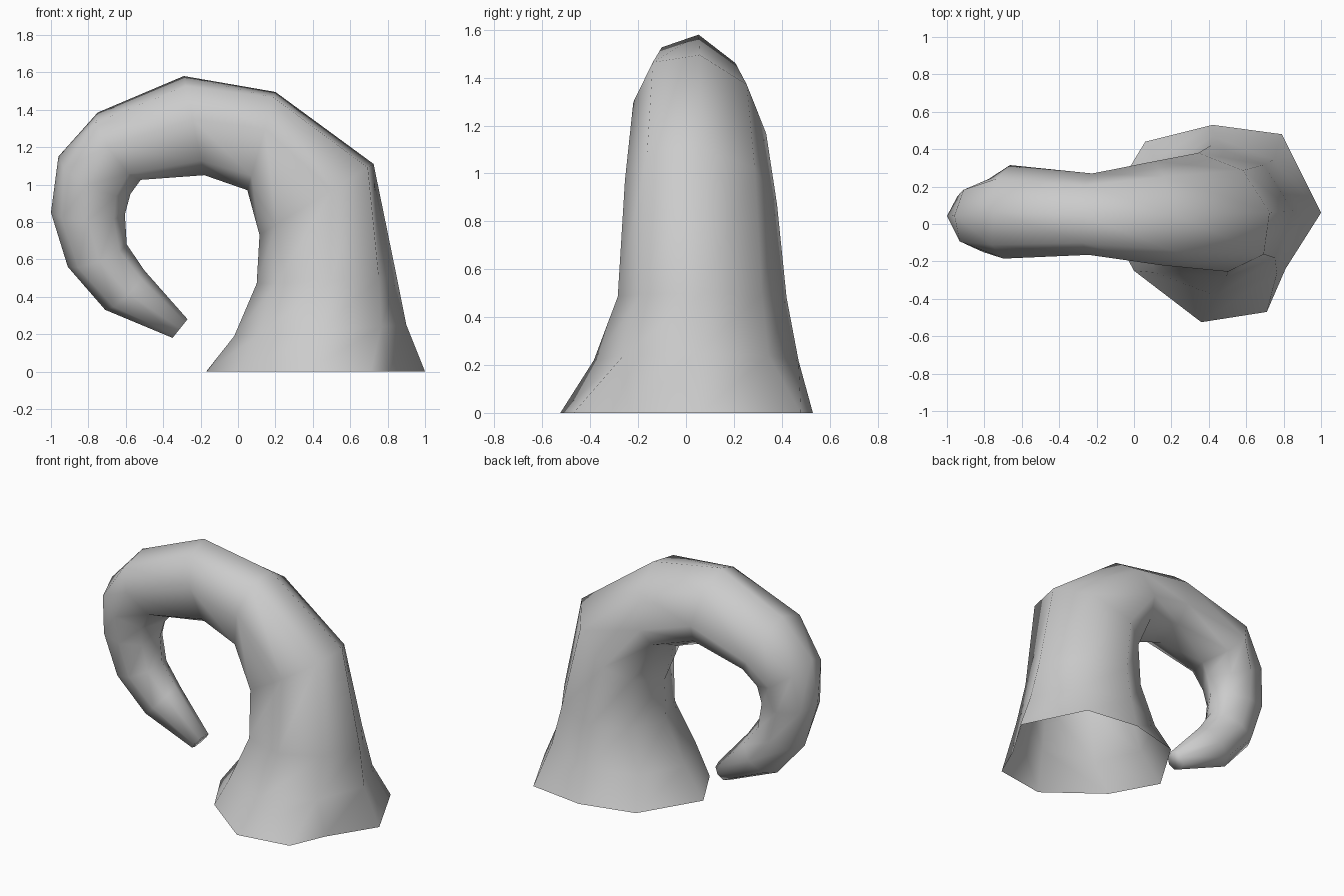
import bpy, bmesh
from math import cos, sin, pi
from mathutils import Vector

cube = bpy.data.objects.get("Cube")
if cube:
    bpy.data.objects.remove(cube)

SIDES = 8

# Flared, slightly uneven foot outline on the ground
foot = [(1.0, .06), (.79, .48), (.42, .53), (.06, .44),
        (-.17, .06), (0, -.25), (.36, -.525), (.71, -.47)]

# Rings along the curl: outer x, z, inner x, z, front y, back y,
# skew front, skew back (sides of the outer half pushed out or in),
# lead (both sides pushed along the curl)
rings = [
    (.90, .25, -.02, .19, -.385, .47, 0, .05, 0),
    (.85, .50, .10, .47, -.285, .42, .05, .17, 0),
    (.725, 1.11, .115, .73, -.255, .38, .27, .25, 0),
    (.20, 1.495, .05, .97, -.22, .335, .25, .25, 0),
    (-.29, 1.58, -.18, 1.05, -.165, .27, .13, .22, 0),
    (-.75, 1.385, -.52, 1.025, -.185, .315, .15, .15, .25),
    (-.96, 1.15, -.575, .95, -.15, .24, .05, .1, .3),
    (-1.0, .85, -.605, .84, -.11, .195, 0, 0, .2),
    (-.91, .56, -.595, .68, -.09, .19, 0, 0, .2),
    (-.71, .33, -.50, .54, -.06, .17, 0, 0, .2),
    (-.35, .18, -.27, .28, -.02, .11, 0, 0, 0),
]


def ring_points(ox, oz, ix, iz, y0, y1, skew_front, skew_back, lead):
    outer, inner = Vector((ox, 0, oz)), Vector((ix, 0, iz))
    middle, reach = (outer + inner) / 2, (outer - inner) / 2
    along = Vector((-reach.z, 0, reach.x))
    for k in range(SIDES):
        a = 2 * pi * k / SIDES
        y = (y0 + y1) / 2 + sin(a) * (y1 - y0) / 2
        skew = skew_back if sin(a) > 0 else skew_front
        if cos(a) < -.1:
            skew = 0
        yield (middle + reach * (cos(a) - skew * sin(a))
               + along * lead * abs(sin(a)) + Vector((0, y, 0)))


bm = bmesh.new()
loops = [[bm.verts.new((x, y, 0)) for x, y in foot]]
loops += [[bm.verts.new(p) for p in ring_points(*r)] for r in rings]

# Skin between neighbouring rings, open at the foot
for low, high in zip(loops, loops[1:]):
    for k in range(SIDES):
        n = (k + 1) % SIDES
        bm.faces.new((low[k], low[n], high[n], high[k]))

# Closed tip
bm.faces.new(loops[-1])

# Small dent in the foot rim
rim = bm.edges.get((loops[0][-1], loops[0][0]))
dent = bmesh.ops.subdivide_edges(bm, edges=[rim], cuts=1)
for v in dent["geom_inner"]:
    if isinstance(v, bmesh.types.BMVert):
        v.co = (.81, -.24, 0)

for f in bm.faces:
    f.smooth = True

mesh = bpy.data.meshes.new("tentacle")
bm.to_mesh(mesh)
bm.free()
tentacle = bpy.data.objects.new("tentacle", mesh)
bpy.context.collection.objects.link(tentacle)

# Plain grey skin
grey = bpy.data.materials.new("light_grey")
grey.use_nodes = True
colour = (.6, .6, .6, 1)
grey.diffuse_color = colour
grey.node_tree.nodes["Principled BSDF"].inputs["Base Color"].default_value = colour
mesh.materials.append(grey)
